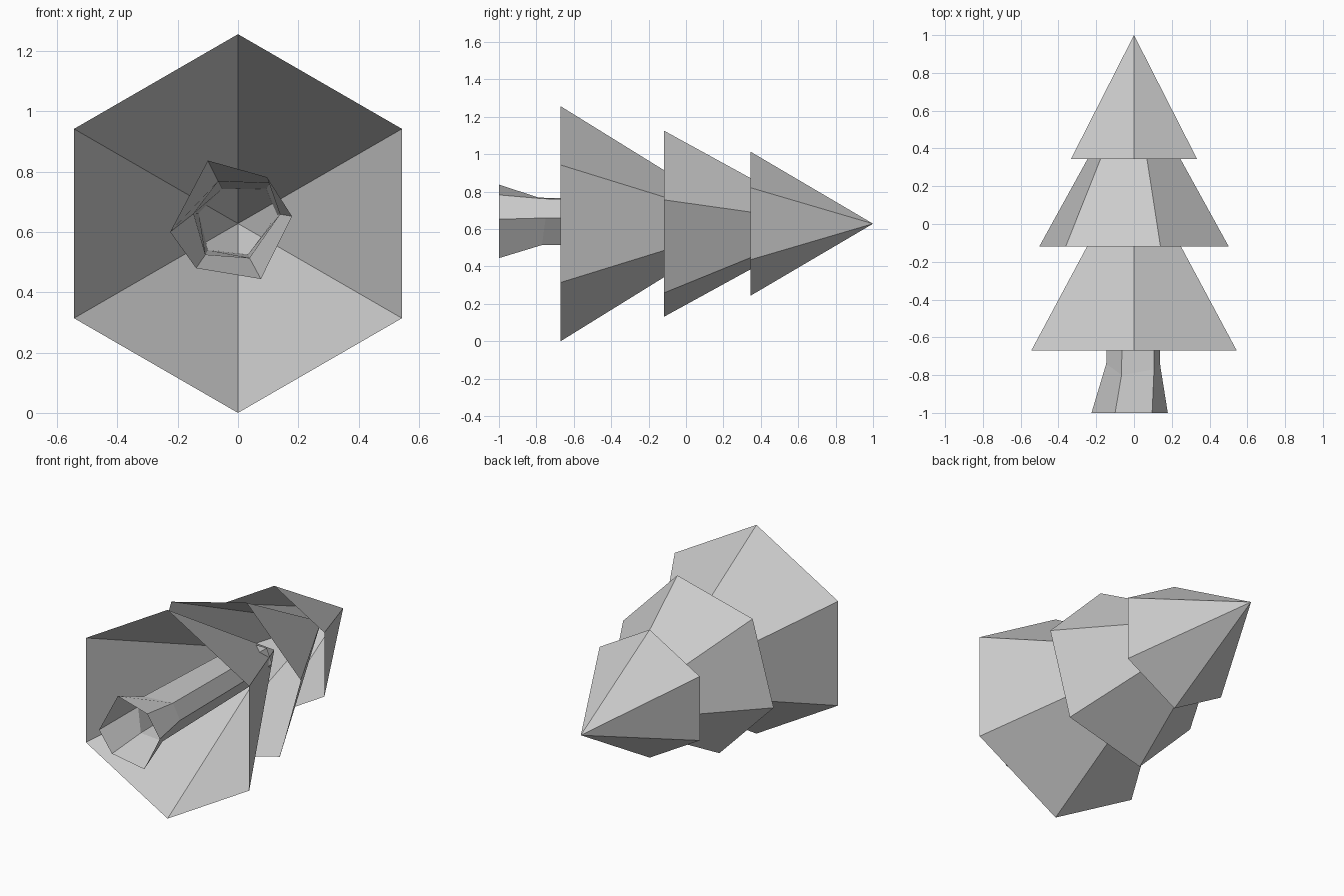
import bpy, math

if "Cube" in bpy.data.objects:
    bpy.data.objects.remove(bpy.data.objects["Cube"])

CZ = 0.628  # height of the tree's long axis, which lies along y

bark_grey = bpy.data.materials.new("plain grey")
bark_grey.diffuse_color = (0.6, 0.6, 0.6, 1)
bark_grey.use_nodes = True
bark_grey.node_tree.nodes["Principled BSDF"].inputs["Base Color"].default_value = bark_grey.diffuse_color


def make(name, verts, faces):
    me = bpy.data.meshes.new(name)
    me.from_pydata(verts, [], faces)
    me.materials.append(bark_grey)
    ob = bpy.data.objects.new(name, me)
    bpy.context.collection.objects.link(ob)
    return ob


# open six-sided foliage cone: base y, tip y, radius, turn about the axis
def tier(name, base, tip, r, turn):
    verts = [(0, tip, CZ)]
    for i in range(6):
        a = math.radians(turn + 60 * i)
        verts.append((r * math.cos(a), base, CZ + r * math.sin(a)))
    faces = [(0, 1 + i, 1 + (i + 1) % 6) for i in range(6)]
    make(name, verts, [f[::-1] for f in faces])


tier("lower_foliage", -0.67, 0.345, 0.628, 90)
tier("middle_foliage", -0.118, 0.79, 0.517, 74.3)
tier("top_foliage", 0.345, 1.0, 0.385, 90)

# open trunk tube: flared foot, waist, and upper end hidden in the foliage
foot = [(-.10, -1, .837), (.096, -1, .782), (.179, -1, .652),
        (.076, -1, .444), (-.139, -1, .48), (-.225, -1, .60)]
waist = [(-.066, -.80, .768), (.106, -.77, .762), (.139, -.75, .659),
         (.038, -.77, .514), (-.108, -.77, .525), (-.147, -.74, .661)]
upper = [(-.053, .14, .742), (.093, .14, .742), (.13, .14, .656),
         (.033, .14, .526), (-.10, .14, .54), (-.13, .14, .662)]
faces = []
for ring in (0, 6):
    for i in range(6):
        j = (i + 1) % 6
        faces.append((ring + i, ring + 6 + i, ring + 6 + j, ring + j))
make("trunk", foot + waist + upper, faces)
